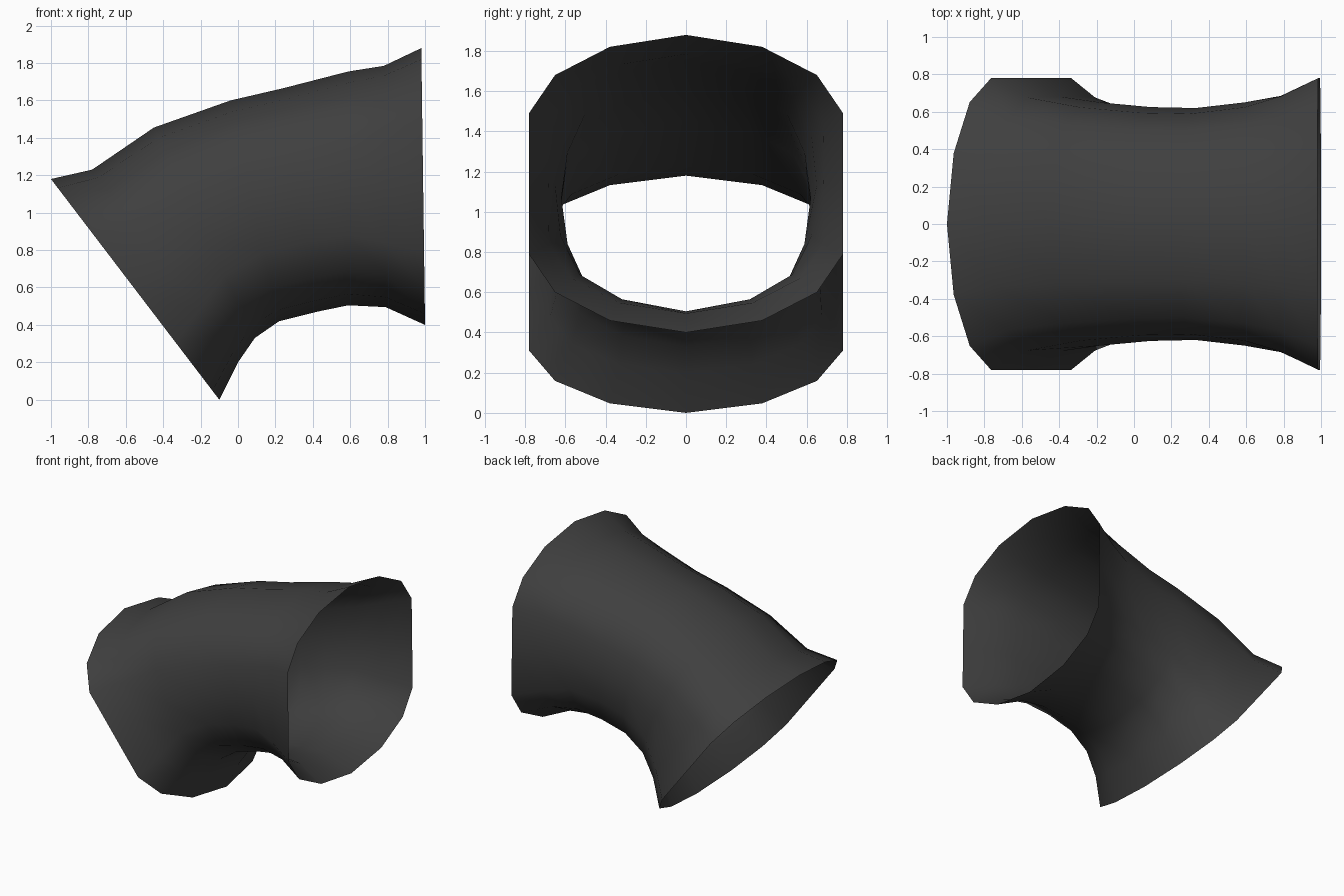
import bpy, bmesh
from mathutils import Vector

if "Cube" in bpy.data.objects:
    bpy.data.objects.remove(bpy.data.objects["Cube"])

# Flared, bent pipe: rings as (bottom x, bottom z, top x, top z, half width, roundness)
RINGS = [
    (-0.10, 0.00, -1.00, 1.18, 0.78, 0.0),
    (0.00, 0.20, -0.78, 1.23, 0.68, 0.1),
    (0.09, 0.33, -0.45, 1.455, 0.65, 0.8),
    (0.22, 0.42, -0.04, 1.60, 0.625, 1.0),
    (0.42, 0.47, 0.24, 1.665, 0.62, 1.0),
    (0.59, 0.505, 0.59, 1.755, 0.65, 0.8),
    (0.79, 0.495, 0.78, 1.785, 0.685, 0.1),
    (1.00, 0.40, 0.98, 1.88, 0.78, 0.0),
]

# Quarter sections (width fraction, height fraction): flat-sided mouth, rounder middle
MOUTH = [(0, 0), (0.485, 0.04), (0.835, 0.135), (1, 0.262), (1, 0.5)]
MIDDLE = [(0, 0), (0.49, 0.05), (0.81, 0.15), (0.95, 0.31), (1, 0.5)]


def section(roundness):
    """Full 16-point loop, mirrored from a blended quarter."""
    q = [Vector(a).lerp(Vector(b), roundness) for a, b in zip(MOUTH, MIDDLE)]
    half = [(w, h) for w, h in q] + [(w, 1 - h) for w, h in q[-2::-1]]
    return half + [(-w, h) for w, h in half[-2:0:-1]]


# Pipe shell, open at both ends
bm = bmesh.new()
loops = []
for bx, bz, tx, tz, width, roundness in RINGS:
    loops.append([bm.verts.new((bx + (tx - bx) * h, w * width, bz + (tz - bz) * h))
                  for w, h in section(roundness)])
for a, b in zip(loops, loops[1:]):
    n = len(a)
    for i in range(n):
        j = (i + 1) % n
        bm.faces.new((a[i], a[j], b[j], b[i]))

# Point normals outwards from the pipe axis
bm.normal_update()
top = max(bm.faces, key=lambda f: f.calc_center_median().z)
if top.normal.z < 0:
    bmesh.ops.reverse_faces(bm, faces=bm.faces[:])
for f in bm.faces:
    f.smooth = True

mesh = bpy.data.meshes.new("pipe_elbow")
bm.to_mesh(mesh)
bm.free()
pipe = bpy.data.objects.new("pipe_elbow", mesh)
bpy.context.collection.objects.link(pipe)

# Dark grey colour
mat = bpy.data.materials.new("dark grey")
mat.diffuse_color = (0.05, 0.05, 0.05, 1)
mat.use_nodes = True
mat.node_tree.nodes["Principled BSDF"].inputs["Base Color"].default_value = mat.diffuse_color
mesh.materials.append(mat)
